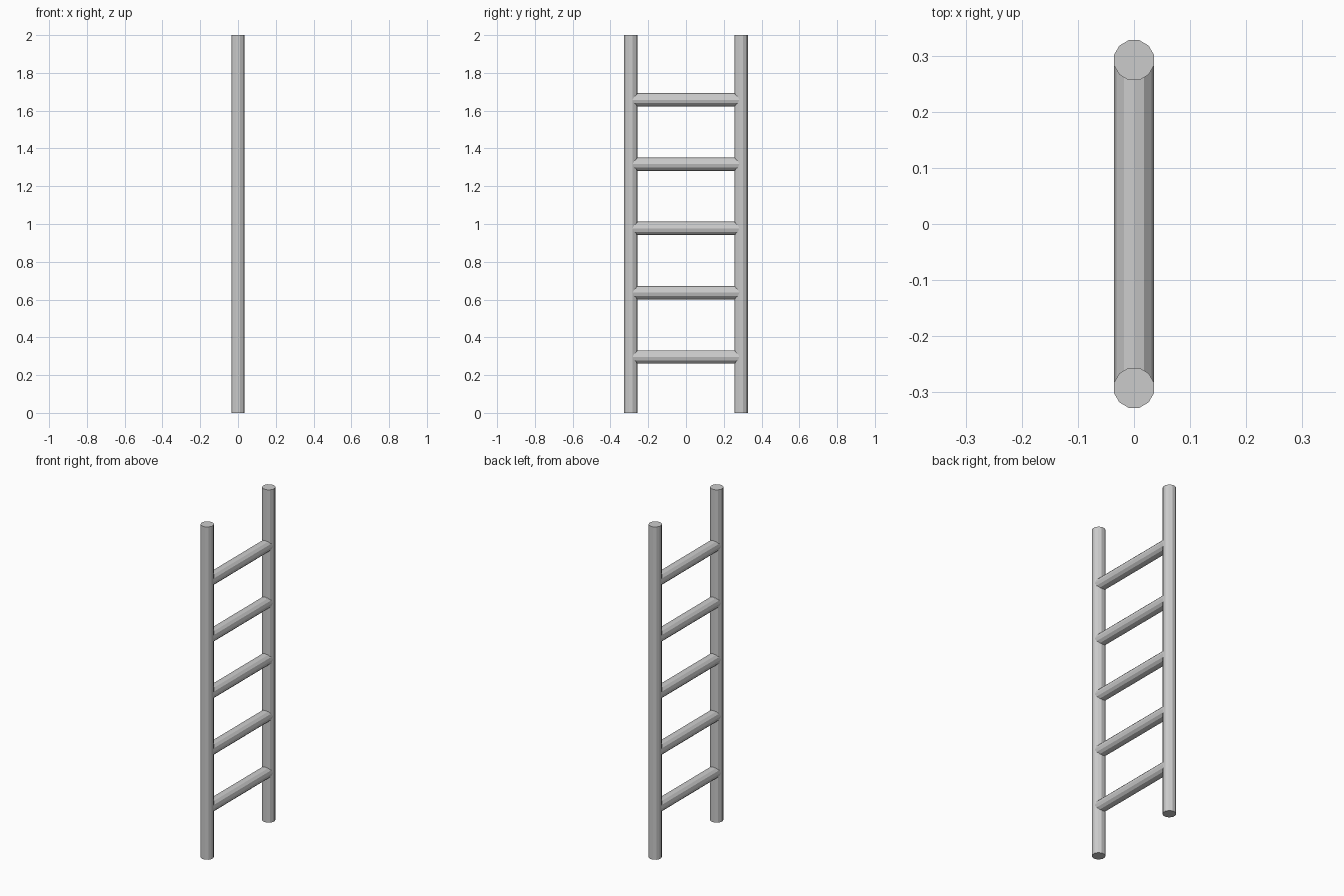
import bpy
from math import radians

if "Cube" in bpy.data.objects:
    bpy.data.objects.remove(bpy.data.objects["Cube"])

RAIL_Y = 0.292
RAIL_R = 0.0368
RUNG_R = 0.0355


def rod(name, radius, length, location, rotation):
    """Flat-shaded twelve-sided rod."""
    bpy.ops.mesh.primitive_cylinder_add(vertices=12, radius=radius, depth=length,
                                        location=location, rotation=rotation)
    bpy.context.object.name = name


# Upright rails, with a flat side facing outward
for side, y in (("left", -RAIL_Y), ("right", RAIL_Y)):
    rod(f"{side}_rail", RAIL_R, 2.0, (0, y, 1.0), (0, 0, radians(15)))

# Evenly spaced rungs, ending inside the rails
for i in range(5):
    rod(f"rung_{i + 1}", RUNG_R, 2 * RAIL_Y, (0, 0, 0.296 + 0.3403 * i),
        (radians(90), 0, 0))
